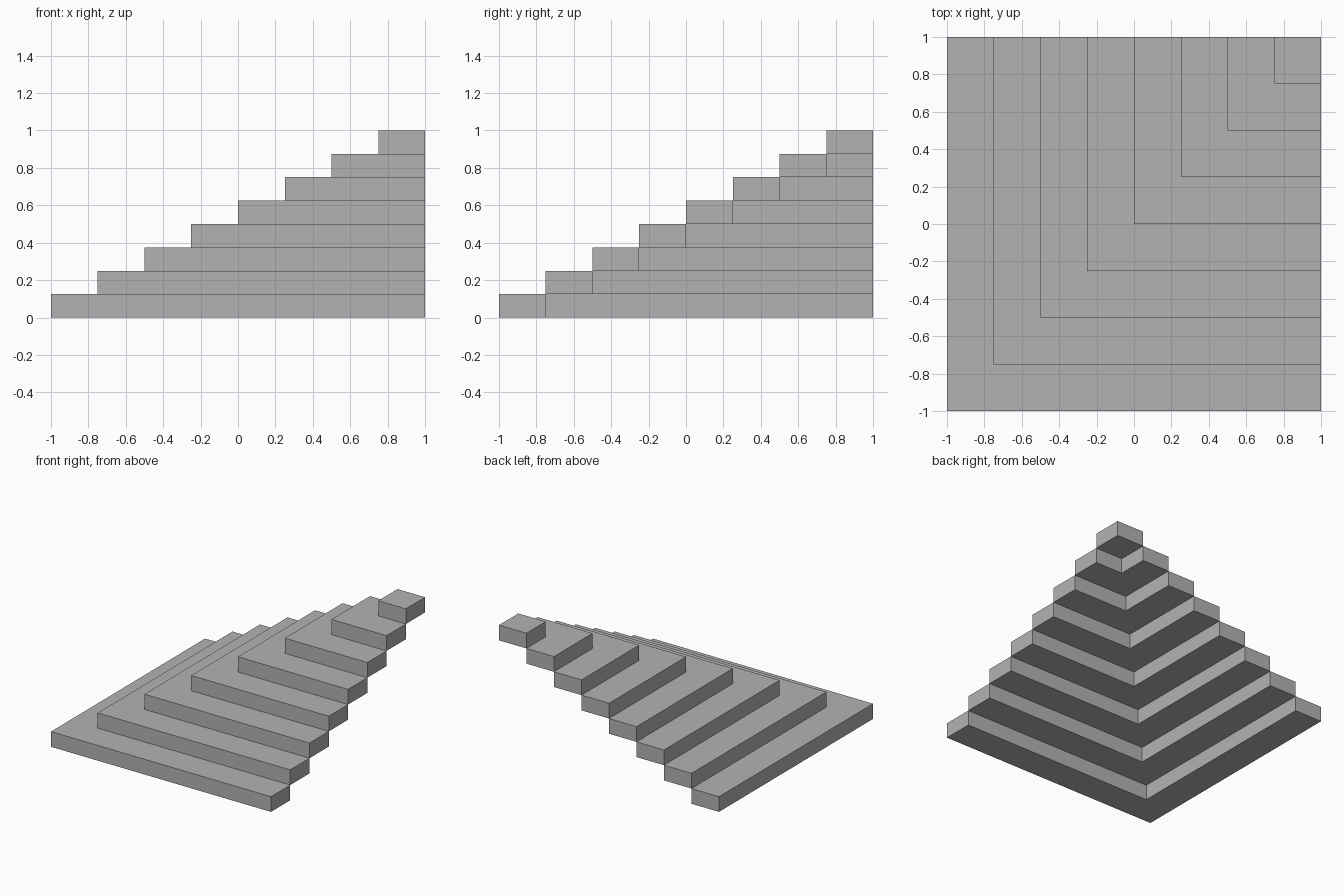
import bpy
import bmesh

# Remove the default object
cube = bpy.data.objects.get("Cube")
if cube:
    bpy.data.objects.remove(cube, do_unlink=True)

STEPS = 8
TREAD = 2 / STEPS
RISE = 1 / STEPS

# Plain grey stone
stone = bpy.data.materials.new("grey_stone")
stone.use_nodes = True
grey = (0.45, 0.45, 0.45, 1)
stone.diffuse_color = grey
stone.node_tree.nodes["Principled BSDF"].inputs["Base Color"].default_value = grey


def add_slab(name, outline, bottom, height):
    """Extrude a flat outline straight up into a solid slab."""
    bm = bmesh.new()
    base = bm.faces.new([bm.verts.new((x, y, bottom)) for x, y in outline])
    top = bmesh.ops.extrude_face_region(bm, geom=[base], use_keep_orig=True)["geom"]
    verts = [v for v in top if isinstance(v, bmesh.types.BMVert)]
    bmesh.ops.translate(bm, verts=verts, vec=(0, 0, height))
    bmesh.ops.recalc_face_normals(bm, faces=bm.faces)
    mesh = bpy.data.meshes.new(name)
    bm.to_mesh(mesh)
    bm.free()
    mesh.materials.append(stone)
    obj = bpy.data.objects.new(name, mesh)
    bpy.context.collection.objects.link(obj)


# L-shaped steps wrapping an outer corner, open underneath
for i in range(STEPS - 1):
    a = -1 + i * TREAD
    b = a + TREAD
    add_slab(f"corner_step_{i + 1}",
             [(a, a), (1, a), (1, b), (b, b), (b, 1), (a, 1)],
             i * RISE, RISE)

# Square block at the top
a = 1 - TREAD
add_slab("top_step", [(a, a), (1, a), (1, 1), (a, 1)], 1 - RISE, RISE)
